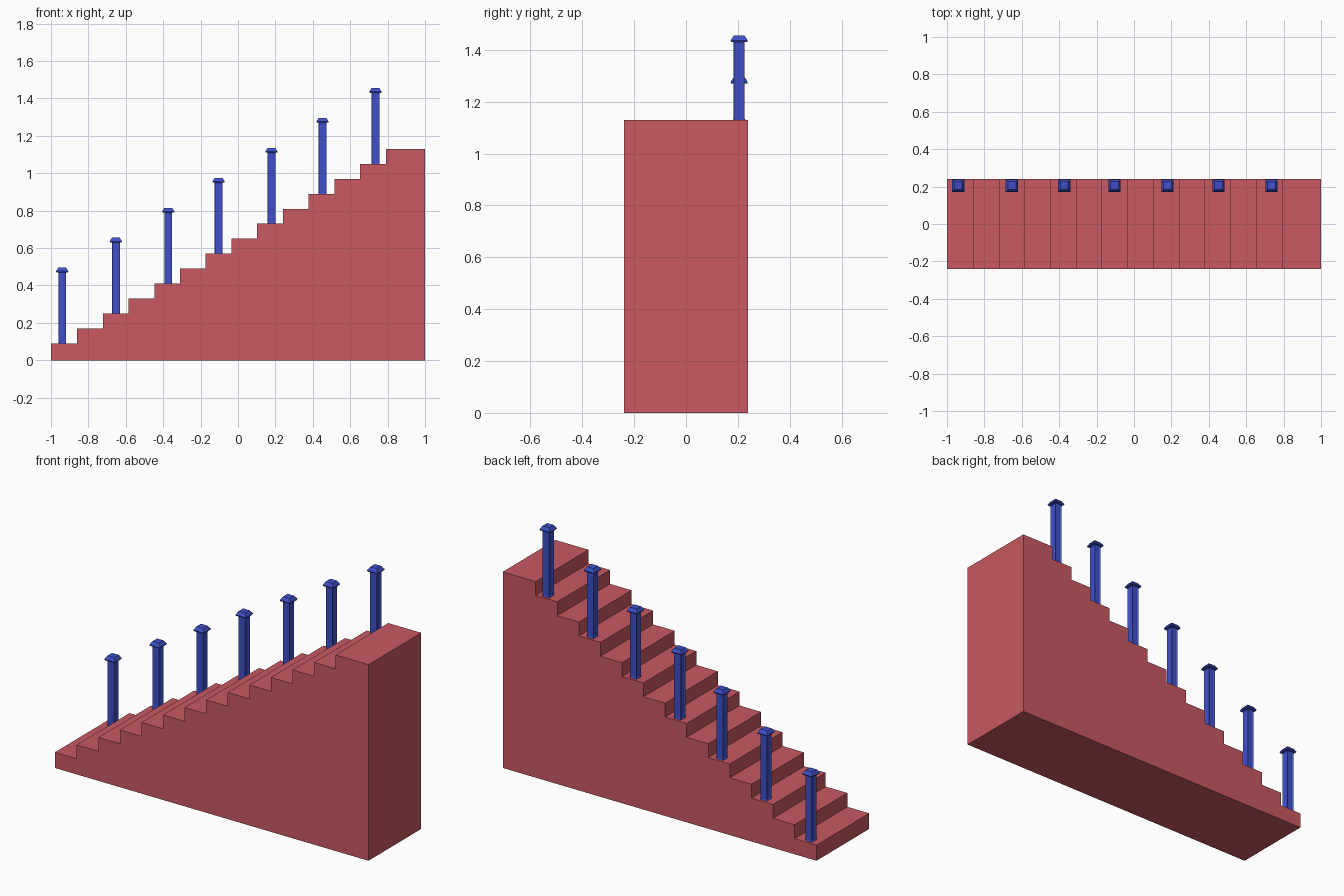
import bpy, bmesh

if "Cube" in bpy.data.objects:
    bpy.data.objects.remove(bpy.data.objects["Cube"])


def material(name, rgb):
    m = bpy.data.materials.new(name)
    m.diffuse_color = (*rgb, 1)
    m.use_nodes = True
    m.node_tree.nodes["Principled BSDF"].inputs["Base Color"].default_value = m.diffuse_color
    return m


RED = material("stair_red", (0.58, 0.10, 0.12))
BLUE = material("post_blue", (0.05, 0.08, 0.58))


def finish(bm, name, mat, loc=(0, 0, 0)):
    bmesh.ops.recalc_face_normals(bm, faces=bm.faces)
    me = bpy.data.meshes.new(name)
    bm.to_mesh(me)
    bm.free()
    me.materials.append(mat)
    ob = bpy.data.objects.new(name, me)
    ob.location = loc
    bpy.context.collection.objects.link(ob)
    return ob


def square_loft(bm, sections):
    """Stack square rings given as (half width, z); returns the side faces."""
    rings = [[bm.verts.new((sx * h, sy * h, z))
              for sx, sy in ((-1, -1), (1, -1), (1, 1), (-1, 1))] for h, z in sections]
    sides = []
    for a, b in zip(rings, rings[1:]):
        for i in range(4):
            j = (i + 1) % 4
            sides.append(bm.faces.new((a[i], a[j], b[j], b[i])))
    bm.faces.new(rings[0][::-1])
    bm.faces.new(rings[-1])
    return sides


# Solid staircase: stepped side profile extruded across the width
STEPS, RUN, RISE, FIRST, HALF = 14, 0.1375, 0.08, 0.09, 0.24
profile = [(1, 0), (-1, 0)]
x = -1.0
for k in range(STEPS):
    z = FIRST + RISE * k
    nxt = 1.0 if k == STEPS - 1 else -0.86 + RUN * k
    profile += [(x, z), (nxt, z)]
    x = nxt
bm = bmesh.new()
side = bm.faces.new([bm.verts.new((px, -HALF, pz)) for px, pz in profile])
ext = bmesh.ops.extrude_face_region(bm, geom=[side])
bmesh.ops.translate(bm, vec=(0, 2 * HALF, 0),
                    verts=[v for v in ext["geom"] if isinstance(v, bmesh.types.BMVert)])
finish(bm, "staircase", RED)

# Panelled posts with flared caps, one on every second step
for i, px in enumerate((-0.94, -0.653, -0.373, -0.104, 0.179, 0.452, 0.735)):
    loc = (px, 0.205, FIRST + 2 * RISE * i)

    bm = bmesh.new()
    faces = square_loft(bm, [(0.021, 0), (0.021, 0.382)])
    bmesh.ops.recalc_face_normals(bm, faces=bm.faces)
    bmesh.ops.inset_individual(bm, faces=faces, thickness=0.009, depth=-0.004)
    finish(bm, f"post_{i + 1}", BLUE, loc)

    bm = bmesh.new()
    square_loft(bm, [(0.031, 0.38), (0.033, 0.386), (0.021, 0.405)])
    finish(bm, f"post_cap_{i + 1}", BLUE, loc)
